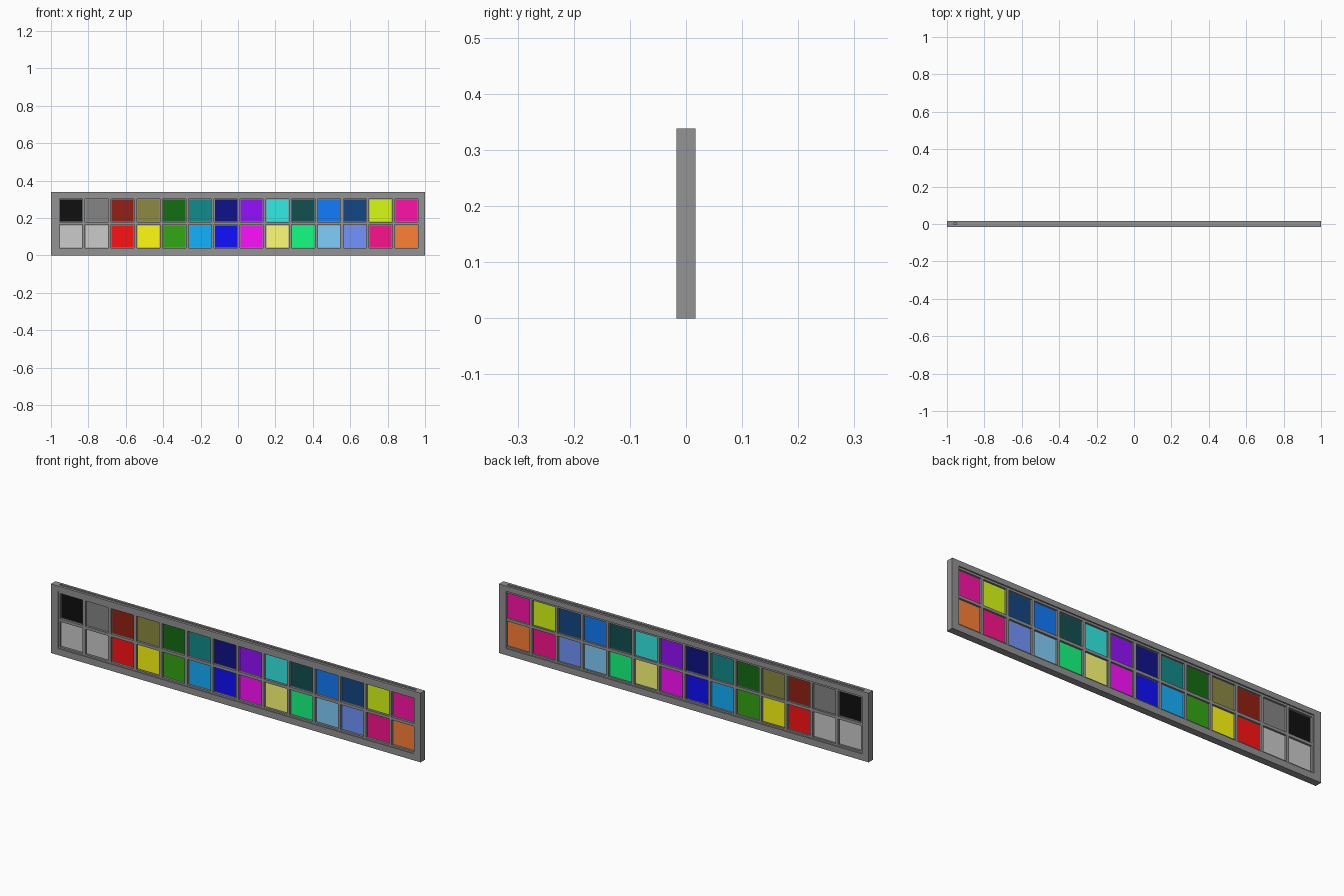
import bpy, bmesh

if "Cube" in bpy.data.objects:
    bpy.data.objects.remove(bpy.data.objects["Cube"])

H, D = 0.338, 0.0171          # overall height, half depth
COLS, PITCH, CELL = 14, 0.138, 0.118
X0 = 0.004 - PITCH * (COLS - 1) / 2
ROWS = (0.240, 0.102)         # centre heights, upper row first
IX, Z0, Z1 = 0.963, 0.032, 0.312   # opening in the outer frame


def linear(c):
    """Shown 0-255 shade to linear colour."""
    c = min(1, c / 222)
    return c / 12.92 if c < 0.04 else ((c + 0.055) / 1.055) ** 2.4


def boxes(name, parts, color=None):
    """One object from (x0, x1, y0, y1, z0, z1) boxes."""
    bm = bmesh.new()
    for x0, x1, y0, y1, z0, z1 in parts:
        for v in bmesh.ops.create_cube(bm, size=1)["verts"]:
            v.co.x = x1 if v.co.x > 0 else x0
            v.co.y = y1 if v.co.y > 0 else y0
            v.co.z = z1 if v.co.z > 0 else z0
    me = bpy.data.meshes.new(name)
    bm.to_mesh(me)
    bm.free()
    ob = bpy.data.objects.new(name, me)
    bpy.context.collection.objects.link(ob)
    if color:
        mat = bpy.data.materials.new(name + "_color")
        mat.diffuse_color = (*[linear(c) for c in color], 1)
        mat.use_nodes = True
        mat.node_tree.nodes["Principled BSDF"].inputs["Base Color"].default_value = mat.diffuse_color
        me.materials.append(mat)
    return ob


GREY = (128, 128, 128)

# Outer frame: side posts, bottom rail, top rail with a small slot at its left end
boxes("outer_frame", [
    (-1, -IX, -D, D, 0, H),
    (IX, 1, -D, D, 0, H),
    (-IX, IX, -D, D, 0, Z0),
    (-IX, IX, -D, -0.004, Z1, H),
    (-IX, IX, 0.006, D, Z1, H),
    (-0.950, IX, -0.004, 0.006, Z1, H - 0.003),
], GREY)


def lattice(name, gap, y0, y1):
    """Grid of bars leaving openings of (PITCH - gap) around each panel."""
    h = gap / 2
    xs = [X0 + (i - 0.5) * PITCH for i in range(COLS + 1)]
    mid = sum(ROWS) / 2
    left, right = xs[0] + h, xs[-1] - h
    top, bot = ROWS[0] + PITCH / 2 - h, ROWS[1] - PITCH / 2 + h
    parts = [(-IX, left, y0, y1, Z0, Z1), (left, right, y0, y1, top, Z1),
             (left, right, y0, y1, Z0, bot),
             (left, right, y0, y1, mid - h, mid + h)]
    if right < IX:
        parts.append((right, IX, y0, y1, Z0, Z1))
    for x in xs[1:-1]:
        parts += [(x - h, x + h, y0, y1, bot, mid - h),
                  (x - h, x + h, y0, y1, mid + h, top)]
    boxes(name, parts, GREY)


# Stepped divider grid, narrower at the front and back than at the panels
lattice("divider_front", 0.014, -0.013, -0.002)
lattice("divider_core", 0.020, -0.002, 0.002)
lattice("divider_back", 0.014, 0.002, 0.011)

UPPER = ["0e0e0e", "747474", "801c10", "7a7838", "106010", "107a7a", "0e1078",
         "820edc", "2ccdc8", "104646", "0e6cdc", "103e73", "bedc10", "de1091"]
LOWER = ["b2b2b2", "b2b2b2", "de1010", "dedc0e", "2c9210", "109bde", "0e0ede",
         "de0ede", "dede68", "10de70", "70b4dc", "6282de", "dc107a", "de702e"]

# Coloured panels
for row, z, cols in (("upper", ROWS[0], UPPER), ("lower", ROWS[1], LOWER)):
    for i, c in enumerate(cols):
        x, h = X0 + i * PITCH, CELL / 2
        boxes(f"{row}_panel_{i + 1}",
              [(x - h, x + h, -0.003, 0.003, z - h, z + h)], bytes.fromhex(c))
